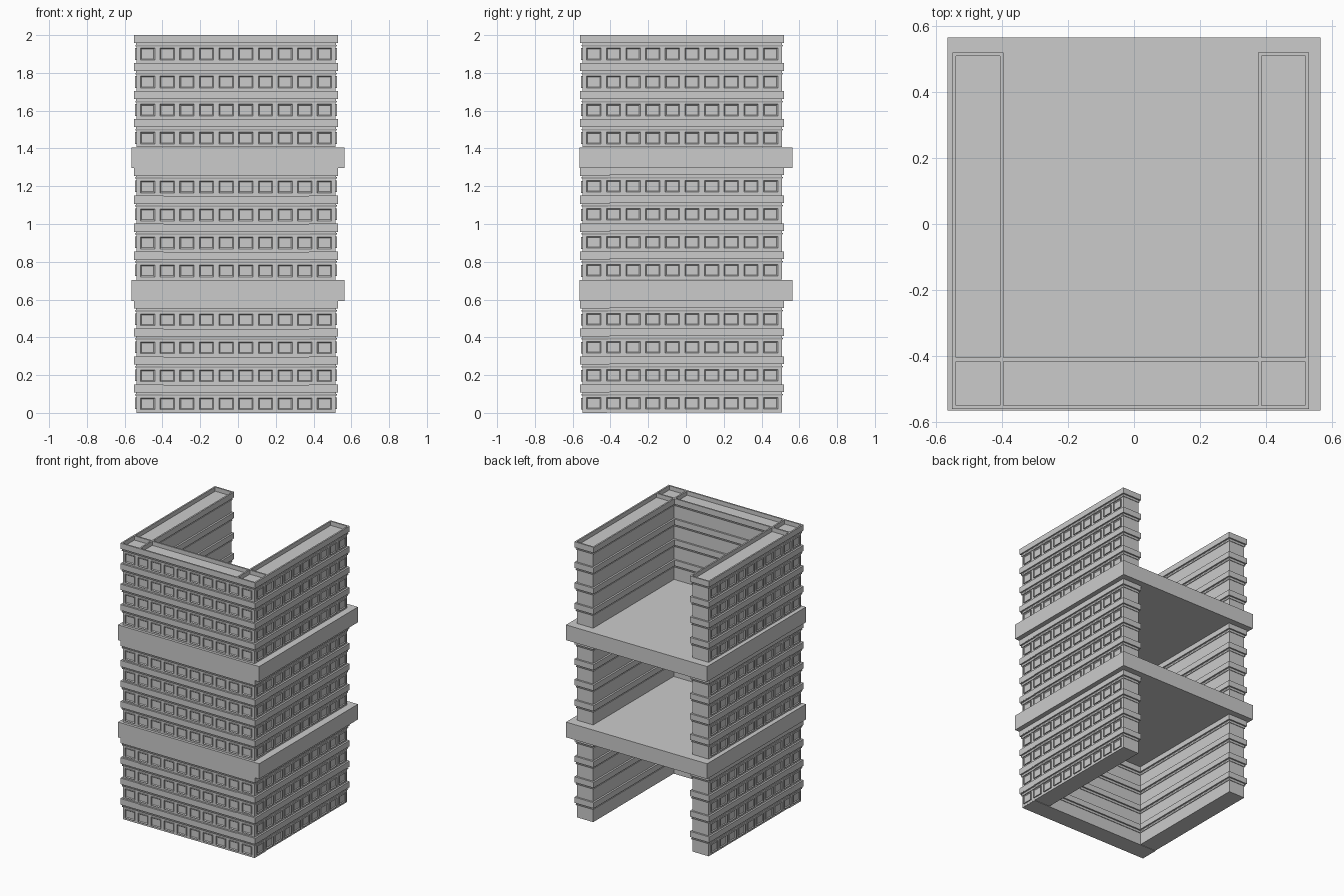
import bpy, bmesh
from math import pi
from mathutils import Matrix

if "Cube" in bpy.data.objects:
    bpy.data.objects.remove(bpy.data.objects["Cube"])

PITCH, SECTION, FLOORS = 0.1483, 0.7035, 4
HALF_L, HALF_W = 0.527, 0.0645          # wall half length and half width


def make_object(name, bm):
    bmesh.ops.recalc_face_normals(bm, faces=bm.faces)
    mesh = bpy.data.meshes.new(name)
    bm.to_mesh(mesh)
    bm.free()
    ob = bpy.data.objects.new(name, mesh)
    bpy.context.collection.objects.link(ob)
    return ob


def loft_rects(bm, rings):
    """Stack rectangles given as (z, outward offset) and close both ends."""
    prev = None
    for z, o in rings:
        x, y = HALF_L + o, HALF_W + o
        ring = [bm.verts.new(p) for p in ((-x, -y, z), (x, -y, z), (x, y, z), (-x, y, z))]
        if prev is None:
            bm.faces.new(ring[::-1])
        else:
            for i in range(4):
                j = (i + 1) % 4
                bm.faces.new((prev[i], prev[j], ring[j], ring[i]))
        prev = ring
    bm.faces.new(prev)


def wing_block(name, matrix):
    # stacked floors with thin ledge and projecting band, parapet tray on top
    bm = bmesh.new()
    rings = []
    for f in range(FLOORS):
        z = f * PITCH
        rings += [(z, 0), (z + 0.089, 0), (z + 0.089, 0.004), (z + 0.097, 0.007),
                  (z + 0.097, 0.002), (z + 0.107, 0.002), (z + 0.107, 0.013),
                  (z + PITCH, 0.013)]
    top = FLOORS * PITCH
    rings += [(top, 0.002), (top - 0.03, 0.002)]
    loft_rects(bm, rings)
    make_object(name, bm).matrix_world = matrix


def wing_windows(name, matrix):
    # raised window frames with recessed panes on the outer face
    bm = bmesh.new()
    for f in range(FLOORS):
        for i in range(10):
            m = (Matrix.Translation(((i - 4.5) * 0.104, -HALF_W, f * PITCH + 0.048))
                 @ Matrix.Diagonal((0.076, 0.016, 0.062, 1)))
            bmesh.ops.create_cube(bm, size=1, matrix=m)
    bm.normal_update()
    fronts = [f for f in bm.faces if f.normal.y < -0.9]
    bmesh.ops.inset_individual(bm, faces=fronts, thickness=0.008)
    for f in fronts:
        for v in f.verts:
            v.co.y += 0.006
    make_object(name, bm).matrix_world = matrix


# three wings in a U, repeated over three storeys groups
wings = {"front": (-0.0105, -0.4825, 0.0, 0),
         "left": (-0.4725, -0.02, 0.003, -pi / 2),
         "right": (0.4525, -0.02, 0.003, pi / 2)}
for s, level in enumerate(("lower", "middle", "upper")):
    for side, (x, y, dz, angle) in wings.items():
        m = Matrix.Translation((x, y, s * SECTION + dz * (s < 2))) @ Matrix.Rotation(angle, 4, 'Z')
        wing_block(f"{level}_{side}_wing", m)
        wing_windows(f"{level}_{side}_windows", m)

# wide floor slabs between the sections
for s, name in enumerate(("lower_slab", "upper_slab")):
    bm = bmesh.new()
    z0, z1 = s * SECTION + 0.592, s * SECTION + 0.7025
    bmesh.ops.create_cube(bm, size=1, matrix=Matrix.Translation((0, 0, (z0 + z1) / 2))
                          @ Matrix.Diagonal((1.13, 1.13, z1 - z0, 1)))
    make_object(name, bm)
